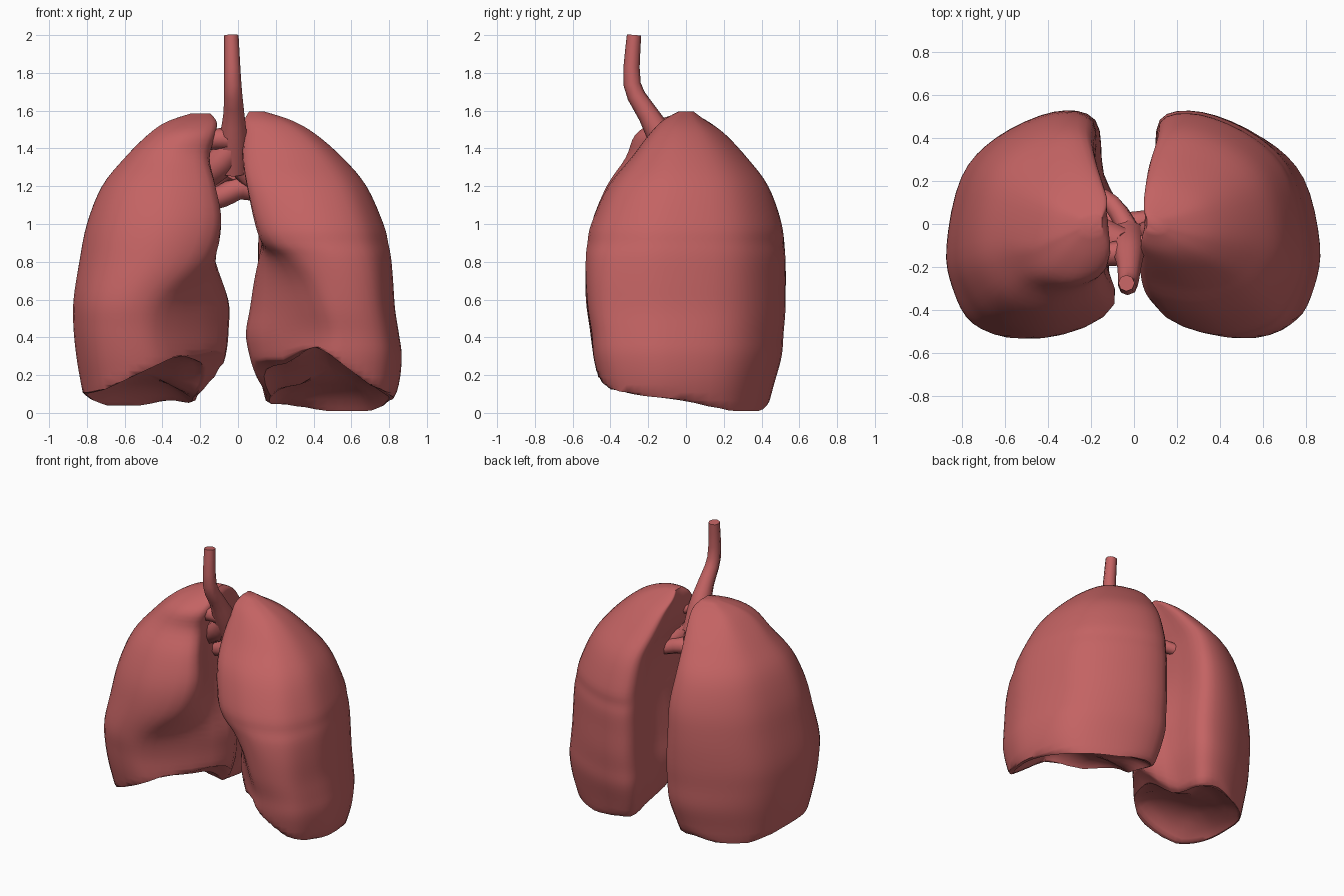
import bpy, bmesh, math
from mathutils import Vector

if "Cube" in bpy.data.objects:
    bpy.data.objects.remove(bpy.data.objects["Cube"])

tissue = bpy.data.materials.new("lung_red")
tissue.diffuse_color = (0.55, 0.125, 0.125, 1)
tissue.use_nodes = True
tissue.node_tree.nodes["Principled BSDF"].inputs["Base Color"].default_value = tissue.diffuse_color


def spline(p0, p1, p2, p3, t):
    """Catmull-Rom for tuples of numbers."""
    return tuple(0.5 * (2 * b + (c - a) * t + (2 * a - 5 * b + 4 * c - d) * t * t
                        + (3 * b - a - 3 * c + d) * t ** 3)
                 for a, b, c, d in zip(p0, p1, p2, p3))


def clamp(v):
    return max(0.0, min(1.0, v))


def lerp(a, b, t):
    return a + (b - a) * t


def finish(bm, name, angle=50):
    bmesh.ops.remove_doubles(bm, verts=bm.verts, dist=0.003)
    bmesh.ops.recalc_face_normals(bm, faces=bm.faces)
    me = bpy.data.meshes.new(name)
    bm.to_mesh(me)
    bm.free()
    me.materials.append(tissue)
    ob = bpy.data.objects.new(name, me)
    bpy.context.collection.objects.link(ob)
    bpy.ops.object.select_all(action='DESELECT')
    ob.select_set(True)
    bpy.context.view_layer.objects.active = ob
    bpy.ops.object.shade_smooth_by_angle(angle=math.radians(angle))


def section(xo, xf, xb, xh, yf, yb, edge, front):
    """Horizontal lung outline: outer side, back, inner side, front edge."""
    c = [(xo, lerp(yf, yb, 0.4)), (lerp(xb, xo, .9), yb * .42), (lerp(xb, xo, .66), yb * .78),
         (lerp(xb, xo, .28), yb), (xb, yb * .93), (lerp(xb, xh, .3), yb * .45), (xh, yf * .1),
         (xf, yf * edge), (lerp(xf, xo, .38), yf), (lerp(xf, xo, .76), yf * front),
         (lerp(xf, xo, .94), yf * (front - .3))]
    n = len(c)
    return [spline(c[i - 1], c[i], c[(i + 1) % n], c[(i + 2) % n], k / 4)
            for i in range(n) for k in range(4)]


def lung(name, side, front, rows, low, slope, dome):
    """rows: z, outer x, front edge x, back edge x, inner x, front y, back y, edge."""
    def base(x, y):
        return (low + 0.34 * clamp((0.12 - y) / 0.5) * clamp((0.88 - x) / slope)
                + 0.16 * clamp((0.3 - x) / 0.22) * clamp((y + 0.4) / 0.3) * clamp((0.55 - y) / .4)
                + 0.25 * clamp((y - 0.38) / 0.14) ** 2
                + 0.06 * clamp((x - 0.7) / 0.15))
    levels = []
    for i in range(len(rows) - 1):
        a, b = rows[max(i - 1, 0)], rows[i]
        c, d = rows[i + 1], rows[min(i + 2, len(rows) - 1)]
        levels += [spline(a, b, c, d, k / 4) for k in range(4)]
    levels.append(rows[-1])
    bm = bmesh.new()
    rings = []
    # underside, hollowed like a dome
    first = section(*levels[0][1:], front)
    cx = sum(p[0] for p in first) / len(first)
    for s in (0.02, .25, .5, .7, .85, .95):
        ring = []
        for x, y in first:
            px, py = lerp(cx, x, s), y * s
            ring.append((px, py, base(px, py) + dome * (1 - s ** 3)))
        rings.append(ring)
    # wall, trimmed along the base rim
    for lv in levels:
        rings.append([(x, y, max(lv[0], base(x, y))) for x, y in section(*lv[1:], front)])
    vs = [[bm.verts.new((side * x, y, z)) for x, y, z in r] for r in rings]
    n = len(first)
    for r0, r1 in zip(vs, vs[1:]):
        for j in range(n):
            bm.faces.new((r0[j], r0[(j + 1) % n], r1[(j + 1) % n], r1[j]))
    bm.faces.new(vs[0])
    bm.faces.new(vs[-1])
    finish(bm, name)


def tube(name, pts, sides=8):
    """Tube through (x, y, z, radius) points."""
    path = []
    for i in range(len(pts) - 1):
        q = [pts[max(i - 1, 0)], pts[i], pts[i + 1], pts[min(i + 2, len(pts) - 1)]]
        path += [spline(*q, k / 3) for k in range(3)]
    path.append(pts[-1])
    bm = bmesh.new()
    rings = []
    for i, p in enumerate(path):
        d = Vector(path[min(i + 1, len(path) - 1)][:3]) - Vector(path[max(i - 1, 0)][:3])
        u = d.cross(Vector((0, 1, 0.01))).normalized()
        w = d.cross(u).normalized()
        rings.append([bm.verts.new(Vector(p[:3]) + p[3] * (
            u * math.cos(math.tau * j / sides) + w * math.sin(math.tau * j / sides)))
            for j in range(sides)])
    for r0, r1 in zip(rings, rings[1:]):
        for j in range(sides):
            bm.faces.new((r0[j], r0[(j + 1) % sides], r1[(j + 1) % sides], r1[j]))
    bm.faces.new(rings[0])
    bm.faces.new(rings[-1])
    finish(bm, name)


# lung on the -x side
lung("left_side_lung", -1, .88, [
    (0.00, .80, .30, .26, .18, -.44, .42, .82),
    (0.15, .83, .33, .22, .12, -.46, .46, .84),
    (0.30, .855, .36, .19, .07, -.49, .50, .85),
    (0.45, .87, .38, .18, .055, -.51, .51, .85),
    (0.60, .87, .34, .18, .055, -.53, .52, .83),
    (0.80, .84, .16, .19, .12, -.53, .52, .77),
    (1.00, .80, .09, .19, .18, -.50, .50, .74),
    (1.20, .72, .12, .20, .20, -.42, .43, .76),
    (1.35, .60, .16, .18, .17, -.32, .32, .76),
    (1.47, .48, .13, .15, .13, -.27, .21, .76),
    (1.54, .38, .12, .13, .12, -.17, .12, .76),
    (1.585, .25, .15, .15, .15, -.05, .04, .76)], .04, .72, .13)

# lung on the +x side
lung("right_side_lung", 1, .90, [
    (0.00, .80, .38, .18, .15, -.44, .42, .85),
    (0.15, .85, .40, .14, .12, -.46, .46, .87),
    (0.30, .865, .42, .12, .08, -.49, .50, .88),
    (0.42, .85, .43, .12, .06, -.50, .51, .88),
    (0.55, .83, .40, .12, .08, -.52, .52, .87),
    (0.70, .82, .34, .12, .10, -.53, .52, .84),
    (0.82, .81, .25, .12, .12, -.53, .52, .80),
    (0.90, .795, .15, .12, .13, -.52, .51, .77),
    (1.00, .77, .10, .12, .14, -.50, .50, .76),
    (1.20, .68, .05, .11, .12, -.41, .43, .76),
    (1.35, .555, .03, .08, .07, -.29, .32, .76),
    (1.48, .405, .04, .06, .05, -.19, .20, .76),
    (1.55, .28, .04, .05, .05, -.12, .10, .76),
    (1.595, .14, .06, .06, .06, -.04, .04, .76)], .01, .45, .16)

# windpipe
tube("windpipe", [(-.035, -.275, 2.0, .038), (-.028, -.285, 1.74, .046),
                  (-.022, -.20, 1.58, .056), (-.025, -.12, 1.44, .075),
                  (-.025, -.05, 1.28, .075)])

# airway branches and vessels running into each lung
for name, pts in {
    "left_airway": [(-.03, -.10, 1.40, .075), (-.11, -.07, 1.31, .08), (-.22, .0, 1.22, .07)],
    "right_airway": [(-.02, -.08, 1.36, .06), (.05, -.04, 1.25, .05), (.20, .0, 1.15, .05)],
    "upper_left_vessel": [(-.04, -.13, 1.45, .06), (-.12, -.14, 1.45, .055), (-.22, -.13, 1.43, .05)],
    "upper_right_vessel": [(-.02, -.12, 1.42, .04), (.05, -.09, 1.42, .04), (.10, -.06, 1.42, .04)],
    "lower_vessel": [(-.24, .06, 1.09, .05), (-.08, .0, 1.15, .06), (.02, .0, 1.19, .06), (.18, .04, 1.14, .045)],
    "rear_vessel": [(-.03, -.02, 1.28, .05), (-.10, .09, 1.22, .045), (-.22, .16, 1.18, .04)],
}.items():
    tube(name, pts)
